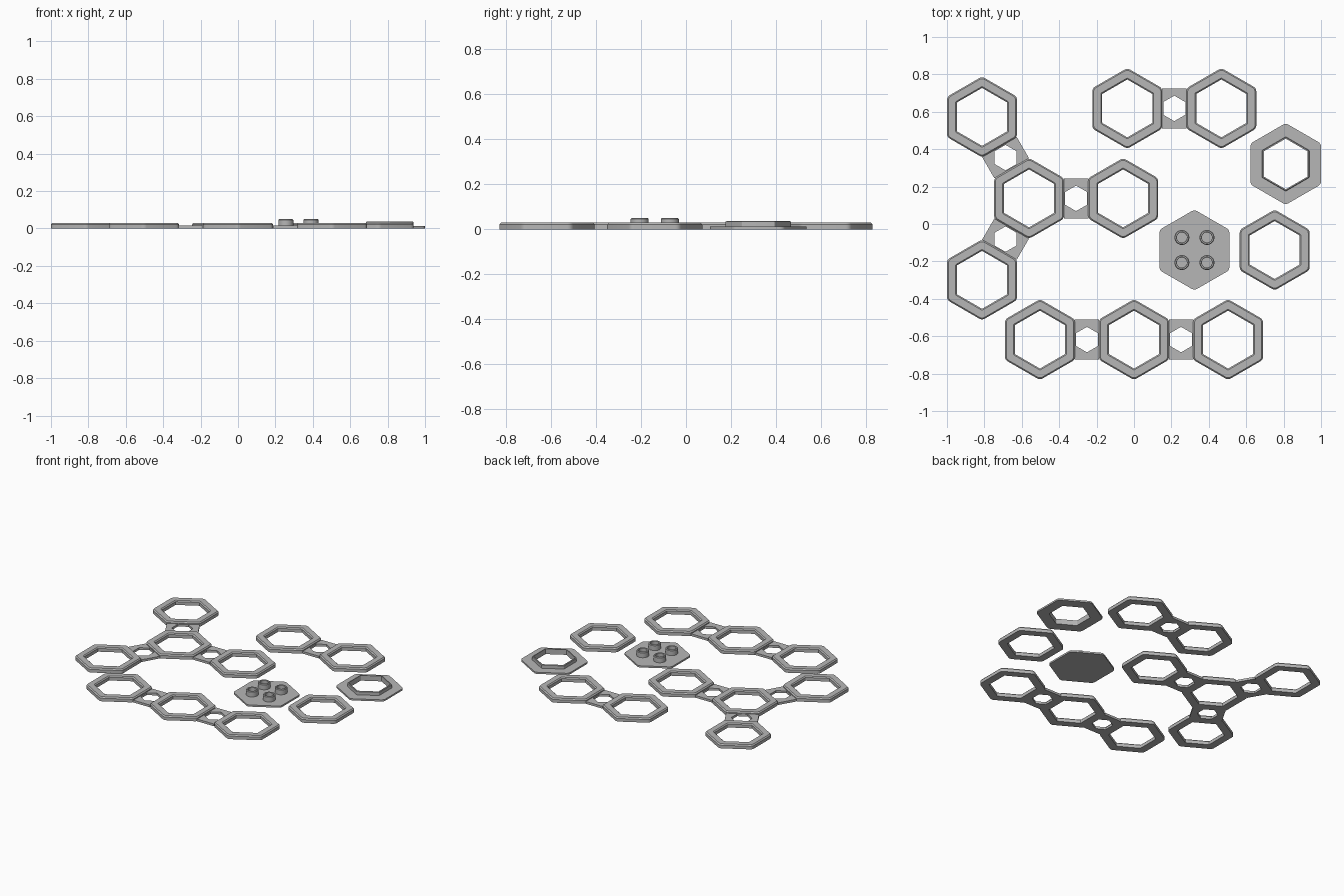
import bpy, bmesh, math
from mathutils import Matrix

if "Cube" in bpy.data.objects:
    bpy.data.objects.remove(bpy.data.objects["Cube"])

GREY = bpy.data.materials.new("light grey")
GREY.diffuse_color = (0.47, 0.47, 0.47, 1)
GREY.use_nodes = True
GREY.node_tree.nodes["Principled BSDF"].inputs["Base Color"].default_value = GREY.diffuse_color
PITCH = 0.503        # distance between linked rings


def finish(name, bm, x, y, turn=0.0):
    bmesh.ops.recalc_face_normals(bm, faces=bm.faces[:])
    mesh = bpy.data.meshes.new(name)
    bm.to_mesh(mesh)
    bm.free()
    mesh.materials.append(GREY)
    ob = bpy.data.objects.new(name, mesh)
    bpy.context.collection.objects.link(ob)
    ob.matrix_world = Matrix.Translation((x, y, 0)) @ Matrix.Rotation(turn, 4, 'Z')
    bpy.ops.object.select_all(action='DESELECT')
    ob.select_set(True)
    bpy.context.view_layer.objects.active = ob
    bpy.ops.object.shade_smooth_by_angle(angle=math.radians(25))
    return ob


def hexagon(apothem, fillet, steps=4):
    """Pointy-top hexagon with rounded corners."""
    pts = []
    reach = (apothem - fillet) / math.cos(math.pi / 6)
    for k in range(6):
        a = math.pi / 2 + k * math.pi / 3
        for s in range(steps + 1):
            b = a + (s / steps - 0.5) * math.pi / 3
            pts.append((reach * math.cos(a) + fillet * math.cos(b),
                        reach * math.sin(a) + fillet * math.sin(b)))
    return pts


def circle(r, n=32):
    return [(r * math.cos(2 * math.pi * i / n), r * math.sin(2 * math.pi * i / n))
            for i in range(n)]


def loft(bm, loops, closed=True, cx=0, cy=0):
    """Skin a series of (outline, z) loops; closed joins last to first, else caps."""
    rows = [[bm.verts.new((cx + x, cy + y, z)) for x, y in pts] for pts, z in loops]
    n = len(rows[0])
    pairs = list(zip(rows, rows[1:]))
    if closed:
        pairs.append((rows[-1], rows[0]))
    else:
        bm.faces.new(rows[0])
        bm.faces.new(rows[-1])
    for a, b in pairs:
        for i in range(n):
            j = (i + 1) % n
            bm.faces.new((a[i], a[j], b[j], b[i]))


# Raised hexagonal ring with softened top edges
def ring(name, x, y):
    bm = bmesh.new()
    profile = [(0.187, 0.03, 0), (0.187, 0.03, 0.022), (0.180, 0.026, 0.030),
               (0.141, 0.008, 0.030), (0.134, 0.004, 0.023), (0.134, 0.004, 0)]
    loft(bm, [(hexagon(a, f), z) for a, f, z in profile])
    finish(name, bm, x, y)


# Thin bridge between two rings, with a hexagonal hole
def link(name, p, q):
    half, wide, top = (PITCH - 0.374) / 2 + 0.001, 0.107, 0.016
    rect = [(0, wide), (-half, wide), (-half, -wide), (0, -wide), (half, -wide), (half, wide)]
    r = 0.059 / math.cos(math.pi / 6)
    hole = [(r * math.cos(math.pi / 2 + k * math.pi / 3),
             r * math.sin(math.pi / 2 + k * math.pi / 3)) for k in range(6)]
    bm = bmesh.new()
    loft(bm, [(rect, 0), (rect, top), (hole, top), (hole, 0)])
    finish(name, bm, (p[0] + q[0]) / 2, (p[1] + q[1]) / 2,
           math.atan2(q[1] - p[1], q[0] - p[0]))


# Ring groups: centres and the pairs that are bridged
hx, hy = PITCH / 2, PITCH * math.sqrt(3) / 2
bx, by = -0.561, 0.137
groups = {
    "branch": ([(bx, by), (bx + PITCH, by), (bx - hx, by + hy), (bx - hx, by - hy)],
               [(0, 1), (0, 2), (0, 3)]),
    "pair": ([(-0.036, 0.618), (-0.036 + PITCH, 0.618)], [(0, 1)]),
    "row": ([(-PITCH, -0.618), (0, -0.618), (PITCH, -0.618)], [(0, 1), (1, 2)]),
    "single": ([(0.752, -0.139)], []),
}
for group, (centres, joins) in groups.items():
    for i, c in enumerate(centres):
        ring(f"{group}_ring_{i + 1}", *c)
    for i, (a, b) in enumerate(joins):
        link(f"{group}_link_{i + 1}", centres[a], centres[b])

# Flanged insert: thin flange with a raised thin collar
bm = bmesh.new()
profile = [(0.189, 0.03, 0), (0.189, 0.03, 0.012), (0.126, 0.006, 0.012),
           (0.126, 0.006, 0.034), (0.123, 0.005, 0.037),
           (0.117, 0.004, 0.037), (0.117, 0.004, 0)]
loft(bm, [(hexagon(a, f), z) for a, f, z in profile])
finish("flanged_insert", bm, 0.811, 0.321)

# Solid hexagonal base plate
bm = bmesh.new()
loft(bm, [(hexagon(0.187, 0.03), 0), (hexagon(0.187, 0.03), 0.012)], closed=False)
finish("stud_plate", bm, 0.323, -0.139)

# Four hollow studs on the plate
bm = bmesh.new()
for sx in (-0.067, 0.067):
    for sy in (-0.067, 0.067):
        loft(bm, [(circle(r), z) for r, z in
                  [(0.040, 0.011), (0.040, 0.046), (0.036, 0.050),
                   (0.029, 0.050), (0.027, 0.048), (0.027, 0.011)]], cx=sx, cy=sy)
finish("studs", bm, 0.323, -0.139)
